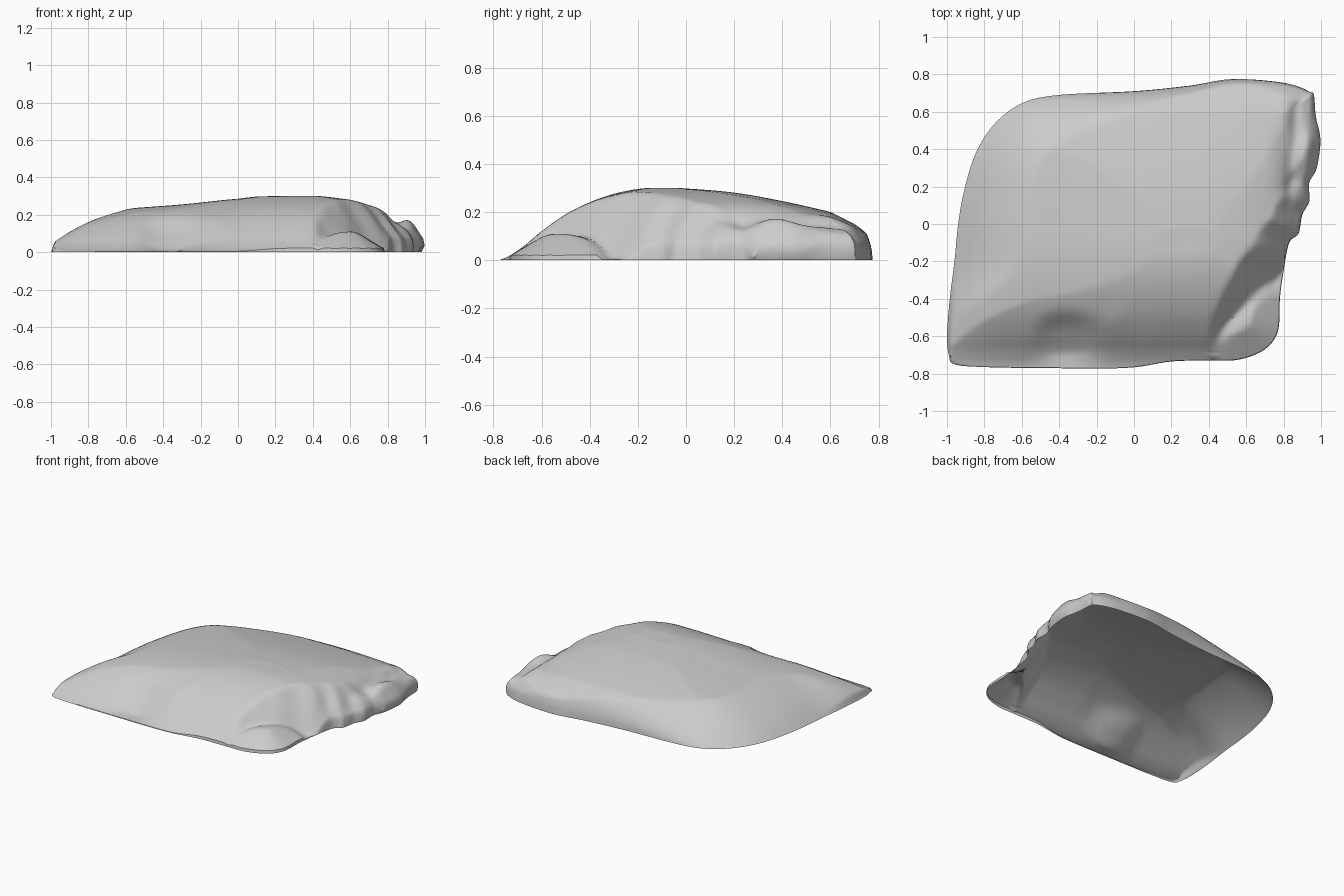
import bpy, bmesh, math
from mathutils import Vector, noise

if "Cube" in bpy.data.objects:
    bpy.data.objects.remove(bpy.data.objects["Cube"])

# Plan outline of the slab, counter-clockwise from the front left corner
OUTLINE = [(-.96, -.75), (-.8, -.765), (-.5, -.77), (-.05, -.77), (.2, -.735), (.4, -.73),
           (.56, -.725), (.7, -.67), (.77, -.57), (.78, -.4), (.8, -.25), (.83, -.1),
           (.88, -.05), (.9, .05), (.94, .12), (.94, .22), (.98, .3), (1, .45), (.975, .58),
           (.965, .69), (.94, .71), (.8, .755), (.53, .775), (.3, .74), (0, .71), (-.4, .69),
           (-.6, .645), (-.75, .53), (-.85, .37), (-.91, .17), (-.94, 0), (-.96, -.2),
           (-.985, -.4), (-1, -.6), (-.99, -.7)]
# Height profiles along x and along y
PX = [(-1, .07), (-.9, .13), (-.8, .18), (-.7, .21), (-.56, .235), (-.3, .255), (0, .285),
      (.15, .3), (.4, .302), (.6, .28), (.7, .255), (.8, .22), (.9, .18), (.97, .14), (1, .11)]
PY = [(-.78, 0), (-.7, .04), (-.6, .12), (-.5, .19), (-.4, .24), (-.3, .275), (-.2, .295),
      (-.1, .303), (0, .297), (.2, .28), (.4, .245), (.6, .2), (.7, .15), (.78, .1)]


def catmull(p0, p1, p2, p3, t):
    return .5 * (2 * p1 + (p2 - p0) * t + (2 * p0 - 5 * p1 + 4 * p2 - p3) * t * t
                 + (3 * p1 - p0 - 3 * p2 + p3) * t ** 3)


def profile(table, v):
    n = len(table)
    v = min(max(v, table[0][0]), table[-1][0])
    i = next(k for k in range(n - 1) if v <= table[k + 1][0])
    t = (v - table[i][0]) / (table[i + 1][0] - table[i][0])
    h = [table[min(max(i + k, 0), n - 1)][1] for k in (-1, 0, 1, 2)]
    return catmull(*h, t)


def edge_distance(p):
    best = 9
    for i, b in enumerate(PTS):
        a = PTS[i - 1]
        ab = b - a
        t = min(max((p - a).dot(ab) / ab.length_squared, 0), 1)
        best = min(best, (p - a - ab * t).length)
    return best


def bump(x, y, cx, cy, rx, ry, ang=0):
    c, s = math.cos(ang), math.sin(ang)
    u, v = (x - cx) * c + (y - cy) * s, (y - cy) * c - (x - cx) * s
    return (u / rx) ** 2 + (v / ry) ** 2


def smooth(a, b, v):
    t = min(max((v - a) / (b - a), 0), 1)
    return t * t * (3 - 2 * t)


def mix(a, b, t):
    return a + (b - a) * t


def height(p):
    x, y = p
    px, py = profile(PX, x), profile(PY, y)
    z = .5 * (px * py / .302 + min(px, py))
    # rim: gentle on the left, round at the back, broken slope on the right
    d = edge_distance(p)
    left = .32 * (1 - math.exp(-d / .3)) + .04 * smooth(-.2, -.6, y) * smooth(0, .02, d)
    back = .3 * math.sqrt(1 - (1 - min(d / .32, 1)) ** 2)
    right = .065 + 1.1 * d
    rim = mix(left, back, smooth(-.8, .35, x))
    rim = mix(rim, min(right, rim), smooth(.6, .8, x))
    z = min(z, rim)
    # scooped hollow between two creases on the front slope
    hollow = math.exp(-bump(x, y, -.36, -.62, .17, .13) ** 2)
    z -= .04 * hollow * smooth(-.12, -.2, x + .6 * (y + .6)) * smooth(-.54, -.46, x)
    z += .014 * math.exp(-bump(x, y, -.14, -.58, .04, .14, -.5))
    # groove behind the right lip, with chipped stone
    gx = .83 + .12 * (y - .2) + .03 * noise.noise(Vector((0, y * 6, 3)))
    z -= .025 * math.exp(-((x - gx) / .035) ** 2) * smooth(0, .2, y) * smooth(.75, .6, y)
    z += .018 * math.exp(-((x - gx - .08) / .03) ** 2) * smooth(.1, .3, y) * smooth(0, .03, d)
    z += .025 * noise.noise(Vector((x * 7, y * 5, 1))) * smooth(.68, .85, x) * smooth(0, .05, d)
    # broken face at the front right
    face = (x - .42) * -.793 + (y + .72) * .61
    z = min(z, .015 + 1.4 * face + .03 * noise.noise(Vector((x * 6, y * 6, 7))))
    # separate lump at its foot
    r = bump(x, y, .61, -.55, .27, .17, .95)
    z = max(z, min(.11 * (1 - r ** 1.5), .02 + .6 * d))
    return max(z, .004)


# Slab: concentric rings from the outline to the middle, open underneath
SEG, RINGS = 6, 60
PTS = []
n = len(OUTLINE)
for i in range(n):
    q = [Vector(OUTLINE[(i + k) % n]) for k in (-1, 0, 1, 2)]
    PTS += [catmull(*q, j / SEG) for j in range(SEG)]
FULL = PTS
PTS = FULL[::3]

bm = bmesh.new()
rows = []
for k in range(RINGS):
    s = 1 - (k / RINGS) ** 1.4
    row = []
    for p in FULL:
        q = p * s
        if k == 0:   # foot of the wall, slightly undercut on the right
            row.append(bm.verts.new((q.x - .02 * smooth(.9, 1, q.x), q.y, 0)))
        else:
            row.append(bm.verts.new((q.x, q.y, height(q))))
    rows.append(row)
m = len(FULL)
for a, b in zip(rows, rows[1:]):
    for i in range(m):
        j = (i + 1) % m
        bm.faces.new((a[i], a[j], b[j], b[i]))
top = bm.verts.new((0, 0, height(Vector((0, 0)))))
for i in range(m):
    bm.faces.new((rows[-1][i], rows[-1][(i + 1) % m], top))

# weather the creases a little
inner = [v for row in rows[3:] for v in row]
for _ in range(2):
    bmesh.ops.smooth_vert(bm, verts=inner, factor=.5, use_axis_z=True)

mesh = bpy.data.meshes.new("rock_slab")
bm.to_mesh(mesh)
bm.free()
rock = bpy.data.objects.new("rock_slab", mesh)
bpy.context.collection.objects.link(rock)
bpy.context.view_layer.objects.active = rock
rock.select_set(True)
bpy.ops.object.shade_smooth_by_angle(angle=math.radians(40))
